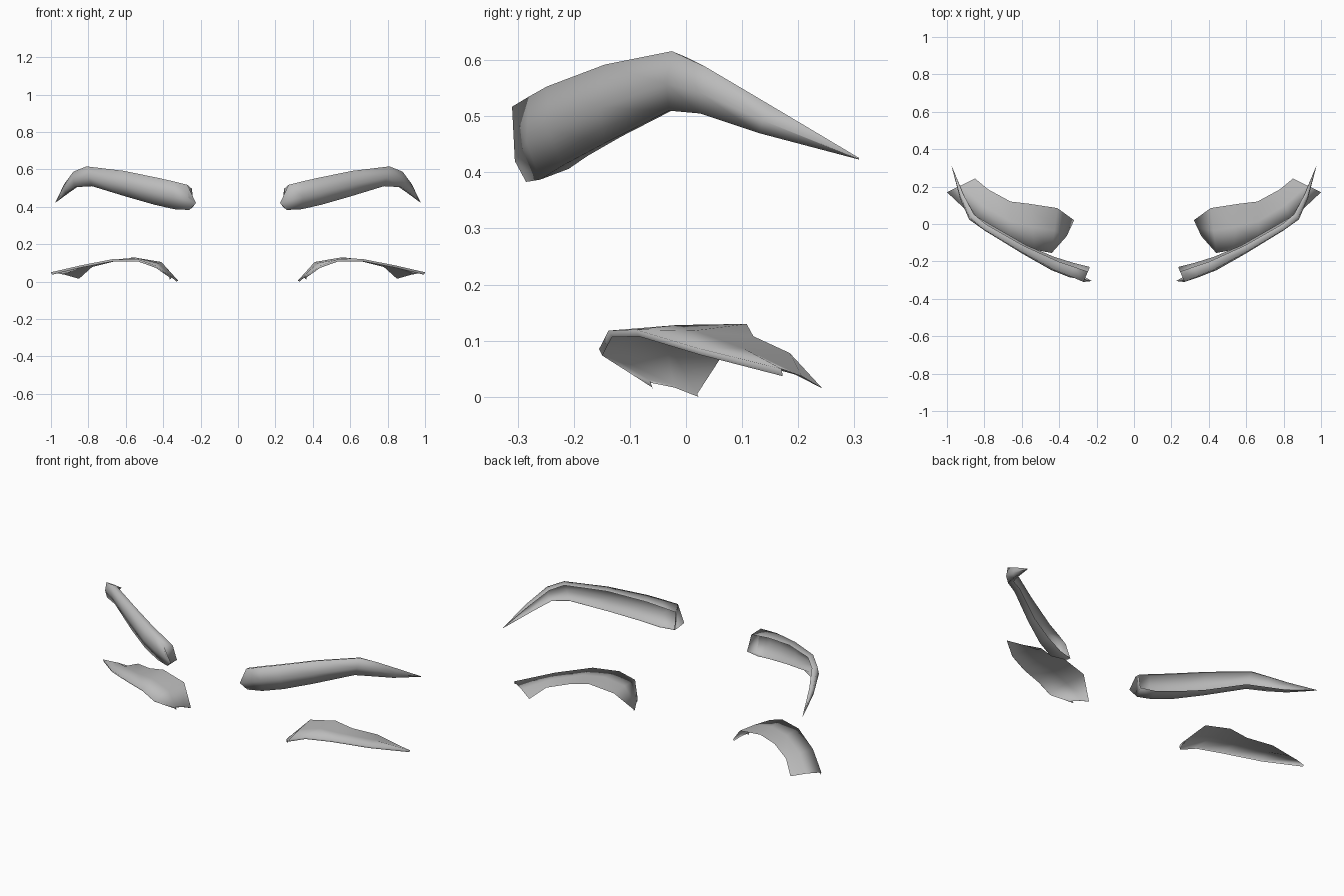
import bpy
from mathutils import Vector

cube = bpy.data.objects.get("Cube")
if cube:
    bpy.data.objects.remove(cube, do_unlink=True)

grey = bpy.data.materials.new("plain grey")
grey.use_nodes = True
grey.diffuse_color = (0.5, 0.5, 0.5, 1)
grey.node_tree.nodes["Principled BSDF"].inputs["Base Color"].default_value = (0.5, 0.5, 0.5, 1)


def loft(name, rows, cap=False):
    """Skin cross-sections into an open smooth shell on both sides."""
    n = len(rows[0])
    verts = [p for row in rows for p in row]
    faces = [(i * n + j, i * n + j + 1, (i + 1) * n + j + 1, (i + 1) * n + j)
             for i in range(len(rows) - 1) for j in range(n - 1)]
    if cap:
        faces.append(tuple(reversed(range(n))))
    for side, sign in (("left", 1), ("right", -1)):
        mesh = bpy.data.meshes.new(side + "_" + name)
        mesh.from_pydata([(sign * p[0], p[1], p[2]) for p in verts], [],
                         [f if sign > 0 else f[::-1] for f in faces])
        mesh.materials.append(grey)
        mesh.shade_smooth()
        obj = bpy.data.objects.new(side + "_" + name, mesh)
        bpy.context.collection.objects.link(obj)


# Upper brow: front top edge and front bottom edge, from inner end to tip
top = [(.27, -.31, .517), (.34, -.28, .535), (.42, -.248, .553), (.61, -.145, .592),
       (.81, -.025, .616), (.88, .035, .588), (.93, .15, .52), (.975, .308, .426)]
bottom = [(.26, -.285, .383), (.34, -.26, .387), (.45, -.22, .412), (.59, -.145, .452),
          (.78, -.03, .51), (.87, .025, .505), (.92, .13, .47), (.975, .308, .423)]
depths = [.06, .055, .05, .035, .03, .03, .02, .001]
last = len(top) - 1
sections = []
for i, (t, b, d) in enumerate(zip(top, bottom, depths)):
    t, b = Vector(t), Vector(b)
    along = Vector(top[min(i + 1, last)]) - Vector(top[max(i - 1, 0)])
    out = Vector((along.y, -along.x, 0)).normalized()
    mid = t.lerp(b, .55) + out * d * .3
    if i == 0:
        mid = Vector((.225, -.305, .42))
    drop = Vector((0, 0, d * .35))
    sections.append([t - out * d - drop, t, mid, b, b - out * d + drop])
loft("brow", sections, cap=True)

# Lower canopy: front and back rails, from inner end to outer end
front = [(.36, -.065, .03), (.44, -.155, .085), (.53, -.138, .118),
         (.67, -.09, .12), (.84, .02, .087), (1.0, .17, .05)]
back = [(.32, .02, .005), (.41, .085, .105), (.56, .108, .13),
        (.66, .12, .108), (.78, .185, .078), (.85, .243, .015)]
sections = []
for f, b in zip(front, back):
    f, b = Vector(f), Vector(b)
    # Narrow rim rolled under the front edge
    rim = f + (b - f).normalized() * .006 - Vector((0, 0, .012))
    sections.append([b, f.lerp(b, .5) + Vector((0, 0, .004)), f, rim])
# Narrow rim rolled under the inner end
sections.insert(0, [p + Vector((.008, .002, -.005)) for p in sections[0]])
loft("canopy", sections)
